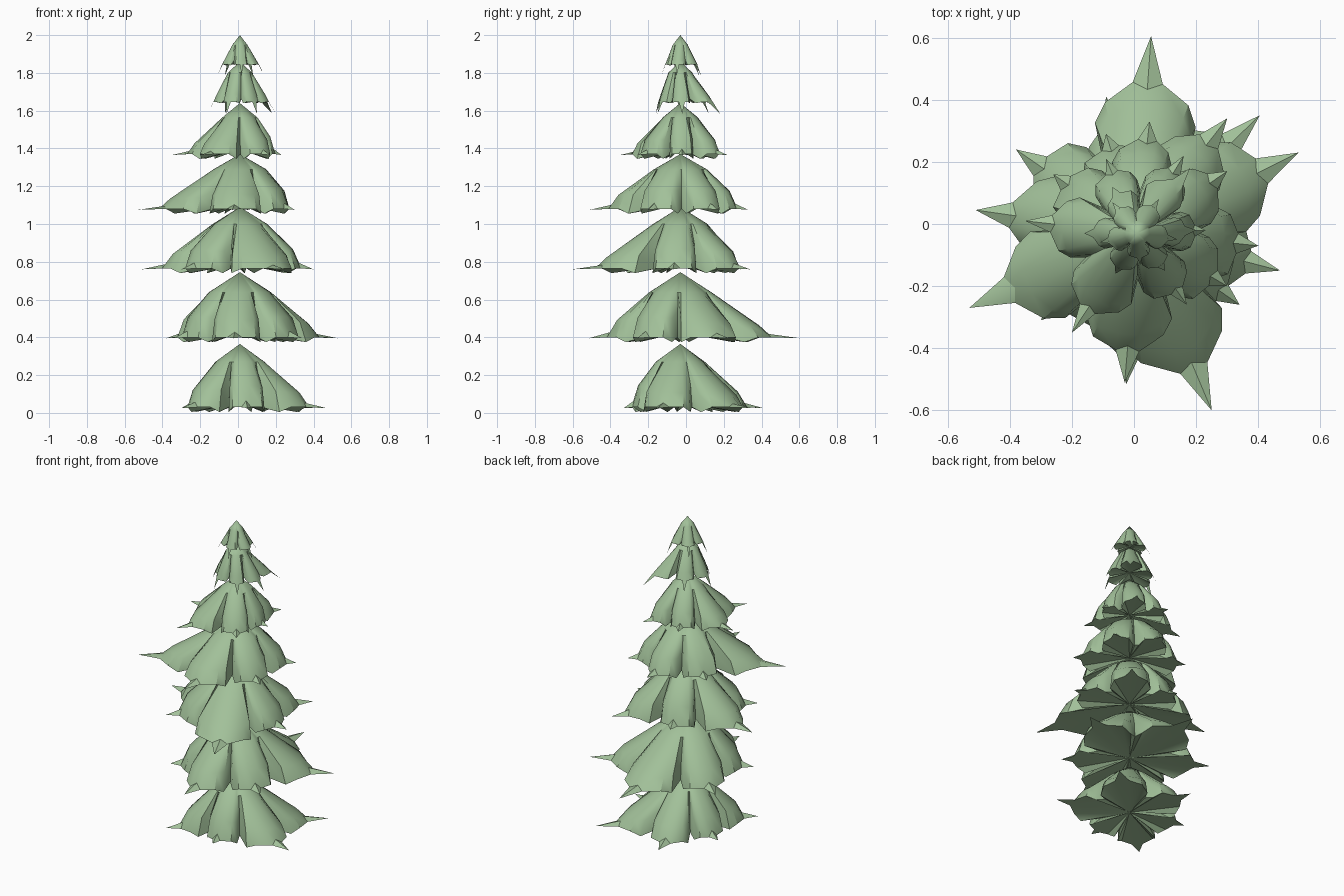
import bpy, bmesh, math

if "Cube" in bpy.data.objects:
    bpy.data.objects.remove(bpy.data.objects["Cube"])

AX, AY = 0.01, -0.03          # axis of the tree

mat = bpy.data.materials.new("needle_green")
mat.diffuse_color = (0.36, 0.53, 0.32, 1)
mat.use_nodes = True
mat.node_tree.nodes["Principled BSDF"].inputs["Base Color"].default_value = mat.diffuse_color


def tier(name, top, base, tips, drape=0.0, hub=0.055, straight=0.45):
    """Smooth cone ending in broad drooping petals with flat spikes, creased between."""
    petals = sorted((math.atan2(y - AY, x - AX), math.hypot(x - AX, y - AY)) for x, y in tips)
    n = len(petals)
    rmax = max(r for _, r in petals)
    body = [0.65 * r + 0.115 * rmax for _, r in petals]
    slope = (top - base - 0.06 - 0.5 * drape) / max(body)
    inner = 0.5 * min(body)
    bm = bmesh.new()

    def pt(a, r, z):
        return bm.verts.new((AX + r * math.cos(a), AY + r * math.sin(a), z))

    apex = bm.verts.new((AX, AY, top))
    core = bm.verts.new((AX, AY, base + hub))
    mid, brow, rim, spikes = [], [], [], {}

    def column(a, b, rb, rr, zr):
        """One rib down the cone: inner ring, brow where it bends, rim."""
        z_cone = top - slope * rb
        z_line = top - (top - zr) * rb / rr
        mid.append(pt(a, inner, top - slope * inner))
        brow.append(pt(a, rb, z_cone + (z_line - z_cone) * straight))
        rim.append(pt(a, rr, zr))

    for i, (a, r) in enumerate(petals):
        b = body[i]
        before = ((a - petals[i - 1][0]) % math.tau) / 2
        after = ((petals[(i + 1) % n][0] - a) % math.tau) / 2
        nb, na = body[i - 1], body[(i + 1) % n]
        w = min(0.10, 0.3 * min(before, after))
        foot = base + 0.03 + drape * 0.6
        hem = base + 0.005 + drape
        sb, sa = 0.8 * b + 0.14 * nb, 0.8 * b + 0.14 * na     # shoulders lean to neighbours
        column(a - 0.84 * before, b, 0.78 * sb, 0.86 * sb, hem)
        column(a - 0.60 * before, b, 0.88 * sb, 0.98 * sb, foot)
        column(a - w, b, 0.86 * b, b, foot)
        k = len(rim) - 1
        column(a + w, b, 0.86 * b, b, foot)
        column(a + 0.60 * after, b, 0.88 * sa, 0.98 * sa, foot)
        column(a + 0.84 * after, b, 0.78 * sa, 0.86 * sa, hem)
        v = min(b, na)
        column(a + after, v, 0.58 * v, 0.66 * v, base + 0.03 + drape)
        spikes[k] = pt(a, r, base + (0.0 if drape else 0.025))
    m = len(rim)
    for i in range(m):
        j = (i + 1) % m
        bm.faces.new((apex, mid[i], mid[j]))
        bm.faces.new((mid[i], brow[i], brow[j], mid[j]))
        bm.faces.new((core, rim[j], rim[i]))
        if i in spikes:
            # flat spike with a raised ridge
            t = spikes[i]
            p = (brow[i].co + brow[j].co) * 0.15 + (rim[i].co + rim[j].co) * 0.35
            c = bm.verts.new(p)
            for tri in ((brow[i], c, brow[j]), (brow[i], rim[i], c), (brow[j], c, rim[j]),
                        (rim[i], t, c), (c, t, rim[j]), (rim[j], t, rim[i])):
                bm.faces.new(tri)
        else:
            bm.faces.new((brow[i], rim[i], rim[j], brow[j]))
    bmesh.ops.recalc_face_normals(bm, faces=bm.faces)
    me = bpy.data.meshes.new(name)
    bm.to_mesh(me)
    bm.free()
    me.materials.append(mat)
    ob = bpy.data.objects.new(name, me)
    bpy.context.collection.objects.link(ob)
    bpy.context.view_layer.objects.active = ob
    ob.select_set(True)
    bpy.ops.object.shade_smooth_by_angle(angle=math.radians(35))
    ob.select_set(False)


# Branch tiers from the ground up
tier("branch_tier_1", 0.365, 0.0,
     [(.405, .35), (.47, -.15), (.05, -.33), (-.30, -.31), (-.30, .10), (-.09, .41)])
tier("branch_tier_2", 0.745, 0.37,
     [(.055, .605), (.53, .23), (.34, -.26), (-.025, -.515), (-.34, -.21), (-.38, .24)])
tier("branch_tier_3", 1.09, 0.735,
     [(.30, .34), (.40, -.07), (.25, -.60), (-.30, -.31), (-.51, .045), (-.09, .29)])
tier("branch_tier_4", 1.37, 1.05,
     [(.05, .33), (.30, .17), (.30, -.20), (-.03, -.51), (-.53, -.27), (-.26, .16)])
tier("branch_tier_5", 1.64, 1.34,
     [(.16, .22), (.23, -.02), (.17, -.26), (-.20, -.35), (-.35, .01), (-.09, .21)])

# Drooping crown tiers
tier("branch_tier_6", 1.86, 1.585,
     [(.18, .18), (.20, -.02), (.10, -.15), (-.06, -.16), (-.16, -.03), (-.07, .12)], 0.05, 0.1, 0.8)
tier("tree_top", 2.0, 1.785,
     [(.08, .08), (.14, -.05), (.02, -.13), (-.11, -.06), (-.07, .07)], 0.05, 0.08, 0.9)
